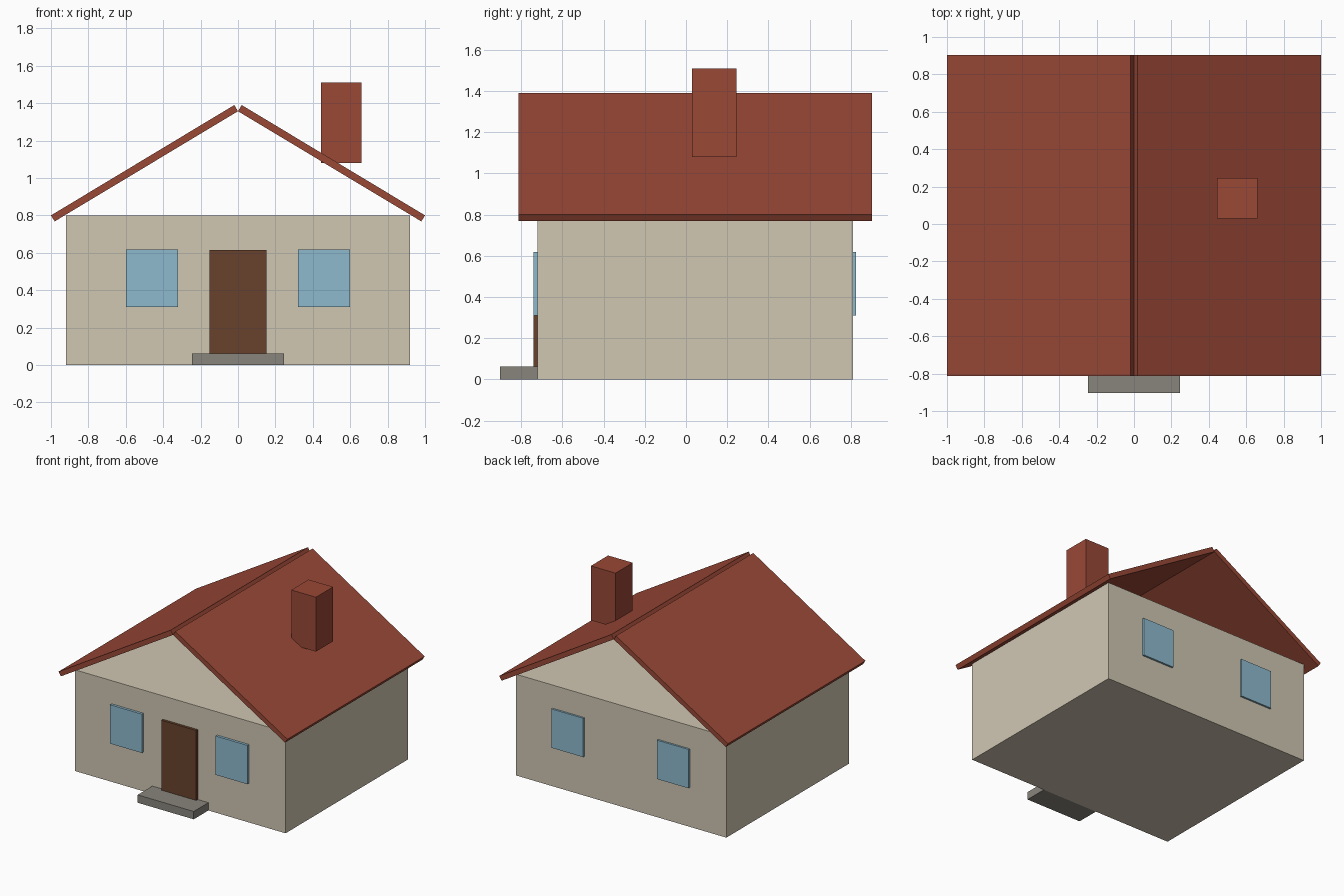
import bpy
import bmesh

cube = bpy.data.objects.get("Cube")
if cube:
    bpy.data.objects.remove(cube, do_unlink=True)


def material(name, rgb):
    mat = bpy.data.materials.new(name)
    mat.use_nodes = True
    color = (*rgb, 1.0)
    mat.diffuse_color = color
    mat.node_tree.nodes["Principled BSDF"].inputs["Base Color"].default_value = color
    return mat


cream = material("cream plaster", (0.63, 0.57, 0.45))
brick = material("brick red", (0.32, 0.065, 0.037))
wood = material("dark wood", (0.14, 0.055, 0.027))
glass = material("pale blue glass", (0.27, 0.49, 0.61))
stone = material("grey stone", (0.25, 0.235, 0.205))


def prism(name, profile, y0, y1, mat):
    """Extrude an outline in the xz plane from y0 to y1."""
    bm = bmesh.new()
    face = bm.faces.new([bm.verts.new((x, y0, z)) for x, z in profile])
    made = bmesh.ops.extrude_face_region(bm, geom=[face])["geom"]
    verts = [v for v in made if isinstance(v, bmesh.types.BMVert)]
    bmesh.ops.translate(bm, verts=verts, vec=(0, y1 - y0, 0))
    bmesh.ops.recalc_face_normals(bm, faces=bm.faces)
    mesh = bpy.data.meshes.new(name)
    bm.to_mesh(mesh)
    bm.free()
    mesh.materials.append(mat)
    obj = bpy.data.objects.new(name, mesh)
    bpy.context.collection.objects.link(obj)
    return obj


def box(name, x0, x1, y0, y1, z0, z1, mat):
    return prism(name, [(x0, z0), (x1, z0), (x1, z1), (x0, z1)], y0, y1, mat)


# House body, open under the gables
FRONT, BACK = -0.72, 0.81
box("walls", -0.92, 0.92, FRONT, BACK, 0, 0.8, cream)

# Entrance
box("door", -0.153, 0.153, FRONT - 0.02, FRONT, 0.06, 0.615, wood)
box("doorstep", -0.245, 0.245, -0.903, FRONT, 0, 0.062, stone)

# Mirrored roof panels and windows
roof_outline = [(0, 1.357), (0.02, 1.39), (1.0, 0.80), (0.98, 0.768)]
for side, s in (("left", 1), ("right", -1)):
    prism(f"roof_panel_{side}", [(s * x, z) for x, z in roof_outline],
          -0.812, 0.903, brick)
    x0, x1 = sorted((s * 0.322, s * 0.6))
    box(f"front_window_{side}", x0, x1, FRONT - 0.02, FRONT, 0.31, 0.617, glass)
    box(f"back_window_{side}", x0, x1, BACK, BACK + 0.015, 0.31, 0.617, glass)

# Chimney resting on the left slope
box("chimney", 0.445, 0.66, 0.03, 0.245, 1.08, 1.51, brick)
